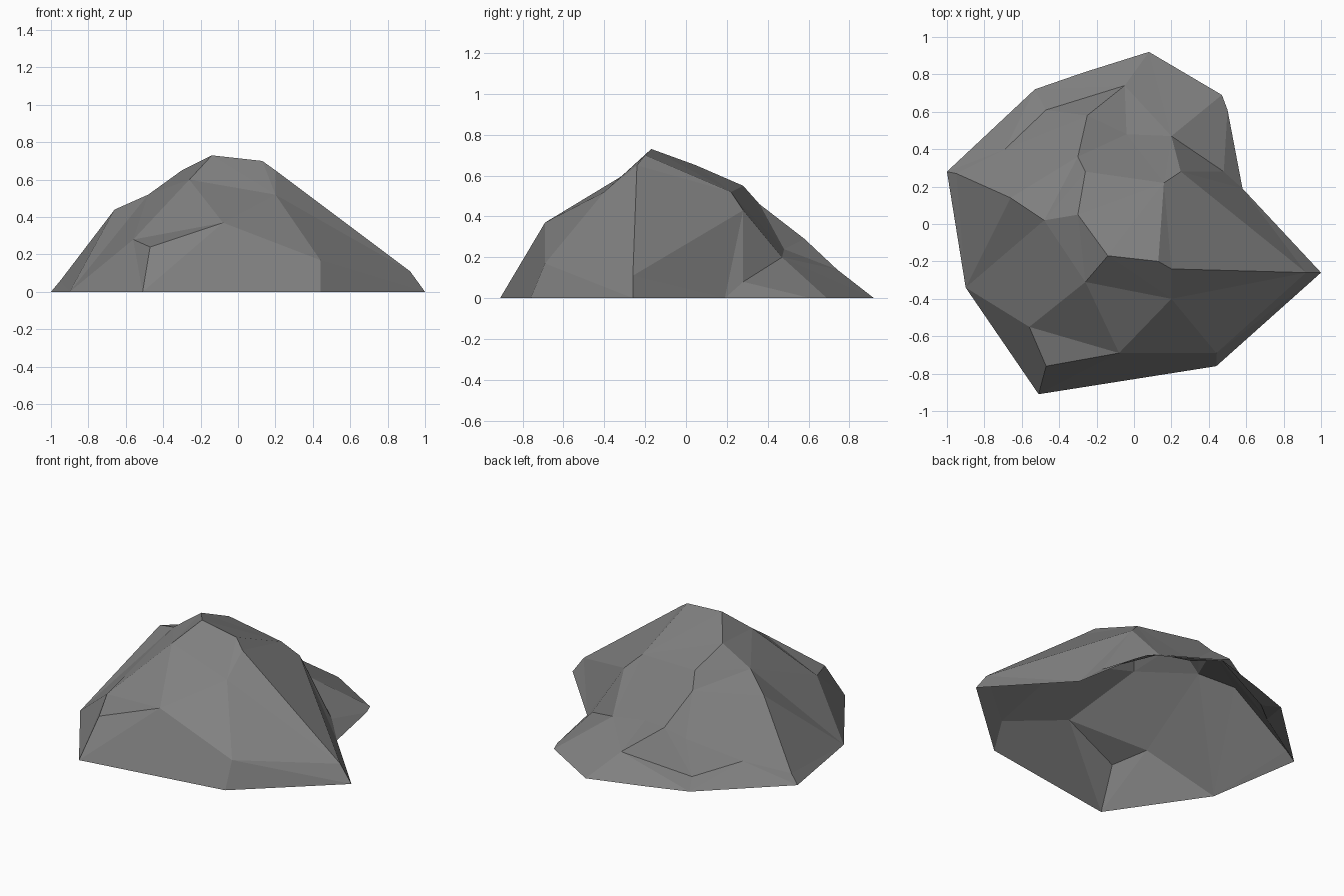
import bpy
from mathutils import Vector
from mathutils.geometry import delaunay_2d_cdt

if "Cube" in bpy.data.objects:
    bpy.data.objects.remove(bpy.data.objects["Cube"])

# Foot outline on the ground (lower-case names, counter-clockwise from above)
foot = dict(
    a=(-1, .28), k=(-.9, -.34), j=(-.51, -.91), i=(.44, -.76), h=(1, -.26), g=(.58, .19),
    f=(.5, .61), e=(.47, .69), d=(.08, .92), c=(-.27, .81), b=(-.53, .72))
pts = {n: (x, y, 0.0) for n, (x, y) in foot.items()}

# Crown and shoulder corners
pts.update(
    A=(-.14, -.17, .73), B=(.13, -.2, .7), C=(.2, -.24, .65), D=(-.26, -.31, .6),
    E=(.2, -.4, .52), J=(.16, .22, .52), K=(.25, .28, .43), M=(-.3, .05, .65),
    O=(-.26, .28, .55), N=(-.66, .14, .44), X=(-.48, .02, .52), P=(-.3, .36, .46))
# Lower ledges and gullies
pts.update(
    F=(-.08, -.69, .37), G=(-.47, -.76, .24), H=(-.56, -.55, .28), I=(.44, -.69, .17),
    W=(.92, -.26, .11), L=(.2, .47, .2), V=(.48, .28, .08), S=(-.04, .48, .24),
    Q=(-.25, .58, .29), R=(-.05, .74, .14), T=(-.47, .61, .04), U=(-.69, .4, .12),
    Y=(-.37, .53, .23), Z=(-.95, .27, .06))

# Creases, each a chain of corners
creases = ("akjihgfedcba aZNXM MAD ABCWh BJO MO OPQR OS SR SL JKLVg JW KW Le "
           "DEC DFE FG FI Ii EI Ih EW GH Gj Hk XD XH HD NU UTb UY YQ YP TY TR "
           "Rd Rb NP JS Nk").split()

# Facets between the creases, lifted to their heights
names = list(pts)
edges = [(names.index(p), names.index(q)) for ch in creases for p, q in zip(ch, ch[1:])]
flat = [Vector(pts[n][:2]) for n in names]
vs, _, faces, orig, _, _ = delaunay_2d_cdt(flat, edges, [], 1, 1e-5)
verts = [(v.x, v.y, pts[names[o[0]]][2] if o else 0.1) for v, o in zip(vs, orig)]

mesh = bpy.data.meshes.new("rock")
mesh.from_pydata(verts, [], faces)
mesh.update()
rock = bpy.data.objects.new("rock", mesh)
bpy.context.collection.objects.link(rock)

# Stone colour
stone = bpy.data.materials.new("grey stone")
stone.diffuse_color = (.22, .22, .22, 1)
stone.use_nodes = True
stone.node_tree.nodes["Principled BSDF"].inputs["Base Color"].default_value = stone.diffuse_color
mesh.materials.append(stone)
